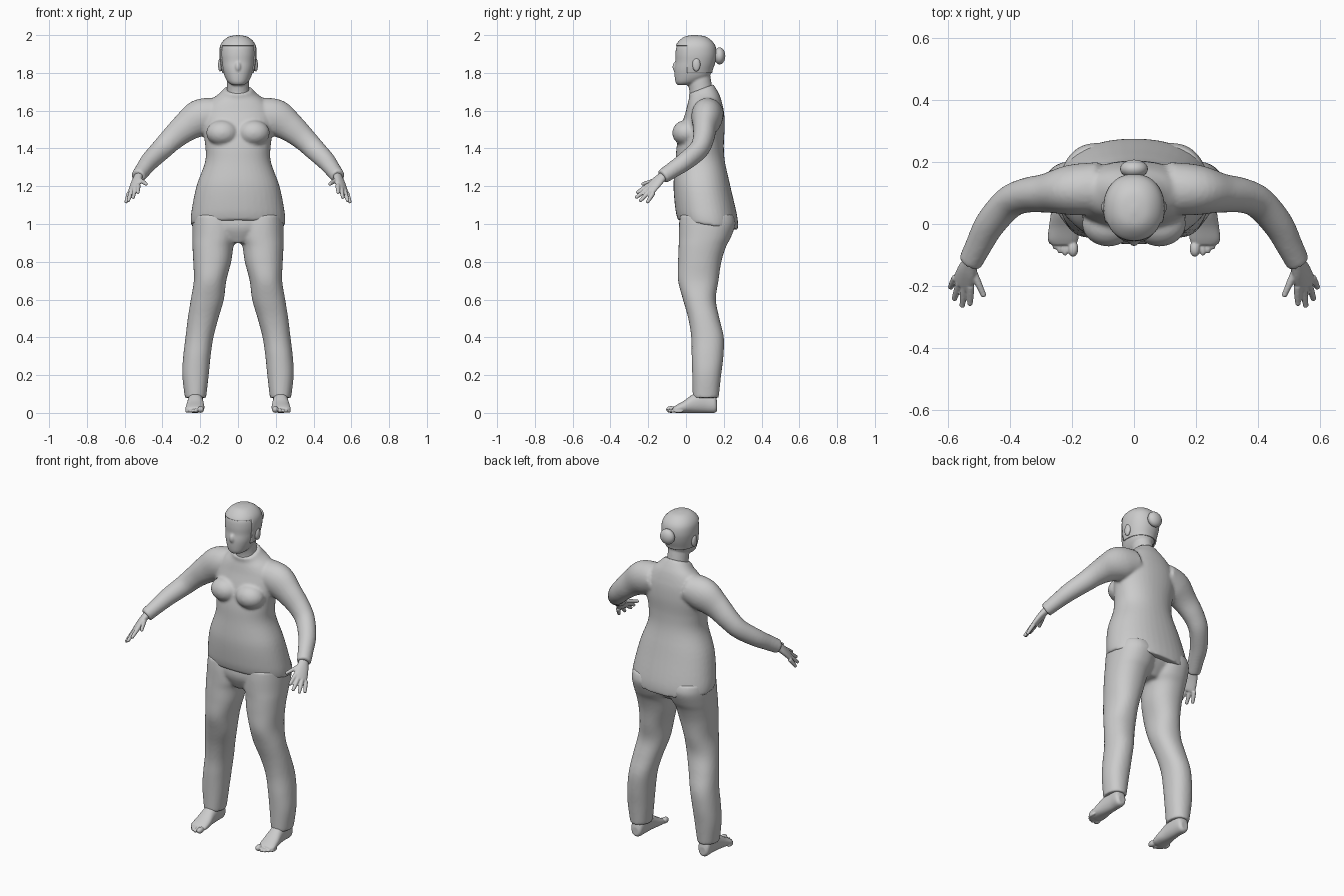
import bpy, bmesh, math
from mathutils import Vector, Matrix

if "Cube" in bpy.data.objects:
    bpy.data.objects.remove(bpy.data.objects["Cube"], do_unlink=True)

grey = bpy.data.materials.new("plain_grey")
grey.use_nodes = True
grey.diffuse_color = (0.6, 0.6, 0.6, 1)
grey.node_tree.nodes["Principled BSDF"].inputs["Base Color"].default_value = grey.diffuse_color


def spline(rows, steps=5):
    """Smooth interpolation through rows of numbers."""
    out = []
    for i in range(len(rows) - 1):
        a, b, c, d = (rows[max(i - 1, 0)], rows[i], rows[i + 1], rows[min(i + 2, len(rows) - 1)])
        for s in range(steps):
            t = s / steps
            out.append([q + 0.5 * t * (r - p + t * (2*p - 5*q + 4*r - w + t * (3*(q - r) + w - p)))
                        for p, q, r, w in zip(a, b, c, d)])
    return out + [list(rows[-1])]


def skin_rings(bm, rings):
    """Bridge rings of points and cap both ends; returns the new vertices."""
    loops = [[bm.verts.new(p) for p in ring] for ring in rings]
    n = len(loops[0])
    faces = [bm.faces.new((lo[k], lo[(k + 1) % n], hi[(k + 1) % n], hi[k]))
             for lo, hi in zip(loops, loops[1:]) for k in range(n)]
    faces += [bm.faces.new(loops[0]), bm.faces.new(loops[-1])]
    bmesh.ops.recalc_face_normals(bm, faces=faces)
    return [v for ring in loops for v in ring]


def oval(center, u, v, power=2.2, n=40):
    pts = []
    for k in range(n):
        c, s = math.cos(math.tau * k / n), math.sin(math.tau * k / n)
        pts.append(center + u * math.copysign(abs(c) ** (2 / power), c)
                   + v * math.copysign(abs(s) ** (2 / power), s))
    return pts


def loft(bm, rows, axis="z"):
    """Rows: position on axis, x min, x max, then min and max of the other axis."""
    rings = []
    for t, x0, x1, b0, b1 in spline(rows):
        x, b, rb = (x0 + x1) / 2, (b0 + b1) / 2, (b1 - b0) / 2
        c, v = ((x, b, t), (0, rb, 0)) if axis == "z" else ((x, t, b), (0, 0, rb))
        rings.append(oval(Vector(c), Vector(((x1 - x0) / 2, 0, 0)), Vector(v)))
    return skin_rings(bm, rings)


def even(rows):
    """Rows symmetric about x = 0, given as z, half width, front, back."""
    return [(z, -w, w, f, b) for z, w, f, b in rows]


def limb(bm, rows, wide=(0, 1, 0)):
    """Tube through rows of x, y, z, half width, half thickness."""
    rows = spline(rows)
    pts = [Vector(r[:3]) for r in rows]
    rings = []
    for i, r in enumerate(rows):
        t = (pts[min(i + 1, len(pts) - 1)] - pts[max(i - 1, 0)]).normalized()
        u = Vector(wide)
        u = (u - t * u.dot(t)).normalized()
        rings.append(oval(pts[i], u * r[3], t.cross(u) * r[4], 2, 24))
    return skin_rings(bm, rings)


def ball(bm, center, size):
    m = Matrix.Translation(center) @ Matrix.Diagonal((*size, 1))
    bmesh.ops.create_uvsphere(bm, u_segments=24, v_segments=16, radius=1, matrix=m)


def flip(bm, geom):
    bmesh.ops.scale(bm, vec=(-1, 1, 1), verts=[g for g in geom if isinstance(g, bmesh.types.BMVert)])
    bmesh.ops.reverse_faces(bm, faces=[g for g in geom if isinstance(g, bmesh.types.BMFace)])


def mirror(bm):
    geom = bm.verts[:] + bm.edges[:] + bm.faces[:]
    flip(bm, bmesh.ops.duplicate(bm, geom=geom)["geom"])


def finish(name, bm, voxel=0, smooth=3):
    """Make the object; a voxel size welds overlapping parts into one surface."""
    mesh = bpy.data.meshes.new(name)
    for f in bm.faces:
        f.smooth = True
    bm.to_mesh(mesh)
    bm.free()
    mesh.materials.append(grey)
    ob = bpy.data.objects.new(name, mesh)
    bpy.context.collection.objects.link(ob)
    if voxel:
        weld = ob.modifiers.new("weld", "REMESH")
        weld.mode, weld.voxel_size, weld.use_smooth_shade = "VOXEL", voxel, True
        soft = ob.modifiers.new("soften", "SMOOTH")
        soft.factor, soft.iterations = 0.5, smooth
    return ob


# Shirt: sleeves and bust are mirrored, then the body is added
bm = bmesh.new()
limb(bm, [(.11, .115, 1.585, .085, .085), (.2, .11, 1.562, .082, .098), (.28, .1, 1.51, .064, .078),
          (.35, .092, 1.45, .056, .064), (.405, .068, 1.395, .052, .057), (.465, 0, 1.335, .049, .05),
          (.5, -.065, 1.29, .044, .043), (.53, -.125, 1.25, .04, .038)])
ball(bm, (.083, 0, 1.482), (.085, .073, .068))
mirror(bm)
body = loft(bm, even([
    (1.0, .25, -.042, .275), (1.06, .248, -.056, .272), (1.2, .22, -.066, .236),
    (1.33, .174, -.056, .206), (1.42, .174, -.048, .2), (1.52, .188, -.025, .205),
    (1.6, .18, 0, .2), (1.65, .145, .01, .185), (1.685, .1, .016, .165), (1.715, .072, .01, .145)]))
for v in body:
    hem, collar = min(1, max(0, (1.25 - v.co.z) * 4)), min(1, max(0, (v.co.z - 1.62) * 10))
    v.co.z += (v.co.y - .08) * (.4 * collar - .16 * hem)
finish("shirt", bm, .009)

# Trousers: mirrored legs welded to the hips
bm = bmesh.new()
loft(bm, [(1.05, .01, .235, -.03, .25), (1.0, 0, .241, -.036, .262), (.93, .005, .242, -.038, .238),
          (.88, .024, .241, -.039, .212), (.8, .036, .237, -.042, .187), (.7, .062, .234, -.042, .172),
          (.6, .075, .25, -.016, .158), (.5, .104, .266, .012, .177), (.4, .13, .278, .028, .2),
          (.3, .145, .29, .03, .198), (.2, .155, .295, .033, .186), (.08, .169, .281, .036, .173)])
mirror(bm)
loft(bm, even([(1.06, .235, -.03, .25), (.98, .2, -.035, .235), (.9, .08, 0, .17)]))
finish("trousers", bm, .009)

# Head with neck, nose and ears
skull = even([
    (1.735, .03, -.044, .02), (1.75, .052, -.055, .07), (1.78, .07, -.06, .122),
    (1.82, .082, -.061, .137), (1.86, .089, -.056, .15), (1.9, .093, -.056, .156),
    (1.94, .089, -.05, .15), (1.968, .072, -.03, .13), (1.987, .044, -.003, .1), (1.994, .006, .035, .055)])
bm = bmesh.new()
limb(bm, [(0, .085, 1.62, .068, .07), (0, .08, 1.7, .06, .062), (0, .07, 1.76, .058, .062),
          (0, .06, 1.83, .055, .06)], (1, 0, 0))
loft(bm, skull)
ball(bm, (0, -.052, 1.832), (.017, .02, .028))
for side in (1, -1):
    ball(bm, (side * .094, .055, 1.842), (.012, .021, .037))
finish("head", bm, .006, 2)

# Hair: a thin shell trimmed along the forehead, temples and nape
bm = bmesh.new()
loft(bm, skull)
bm.normal_update()
for v in bm.verts:
    v.co += v.normal * .006
temple, brow, nape = .005, 1.945, 1.8
for point, normal in (((0, temple, 0), (0, 1, 0)), ((0, 0, brow), (0, 0, 1)), ((0, 0, nape), (0, 0, 1))):
    bmesh.ops.bisect_plane(bm, geom=bm.verts[:] + bm.edges[:] + bm.faces[:], plane_co=point, plane_no=normal)
bare = []
for f in bm.faces:
    c = f.calc_center_median()
    if c.z < nape or (c.y < temple and c.z < brow):
        bare.append(f)
bmesh.ops.delete(bm, geom=bare, context="FACES")
hair = finish("hair", bm)
shell = hair.modifiers.new("thickness", "SOLIDIFY")
shell.thickness, shell.offset = .008, -1

bm = bmesh.new()
ball(bm, (0, .178, 1.89), (.045, .03, .045))
finish("hair_bun", bm)

for side, label in ((1, "left"), (-1, "right")):
    # Hand: palm, four fingers and a thumb
    bm = bmesh.new()
    across = (.055, .035, -.04)
    limb(bm, [(.515, -.095, 1.275, .027, .023), (.528, -.125, 1.25, .028, .021),
              (.54, -.155, 1.222, .036, .019), (.552, -.19, 1.185, .04, .016),
              (.556, -.2, 1.175, .036, .012)], across)
    digits = [((.528, -.2, 1.205), (.53, -.256, 1.168)), ((.546, -.198, 1.19), (.555, -.262, 1.142)),
              ((.563, -.188, 1.178), (.58, -.24, 1.125)), ((.576, -.172, 1.166), (.592, -.203, 1.118)),
              ((.522, -.15, 1.235), (.487, -.228, 1.212))]
    for base, tip in digits:
        base, tip = Vector(base), Vector(tip)
        limb(bm, [(*base, .012, .013), (*base.lerp(tip, .5), .0115, .0115), (*tip, .009, .009)], across)
        ball(bm, tip, (.0095, .0095, .0095))
    if side < 0:
        flip(bm, bm.verts[:] + bm.faces[:])
    finish(label + "_hand", bm, .004, 2)

    # Foot: sole and instep, then five toes shrinking outward
    bm = bmesh.new()
    loft(bm, [(.165, .205, .245, .012, .06), (.15, .19, .26, 0, .1), (.1, .185, .262, 0, .12),
              (.04, .183, .268, 0, .1), (-.01, .178, .275, 0, .065), (-.05, .18, .278, 0, .042),
              (-.068, .19, .265, .005, .03)], "y")
    for i in range(5):
        r = .018 if i == 0 else .0125 - .0008 * i
        ball(bm, (.197 + .0255 * i ** .76, -.08 + .0025 * i * i, r), (r * .95, .026, r))
    if side < 0:
        flip(bm, bm.verts[:] + bm.faces[:])
    finish(label + "_foot", bm, .004, 2)
